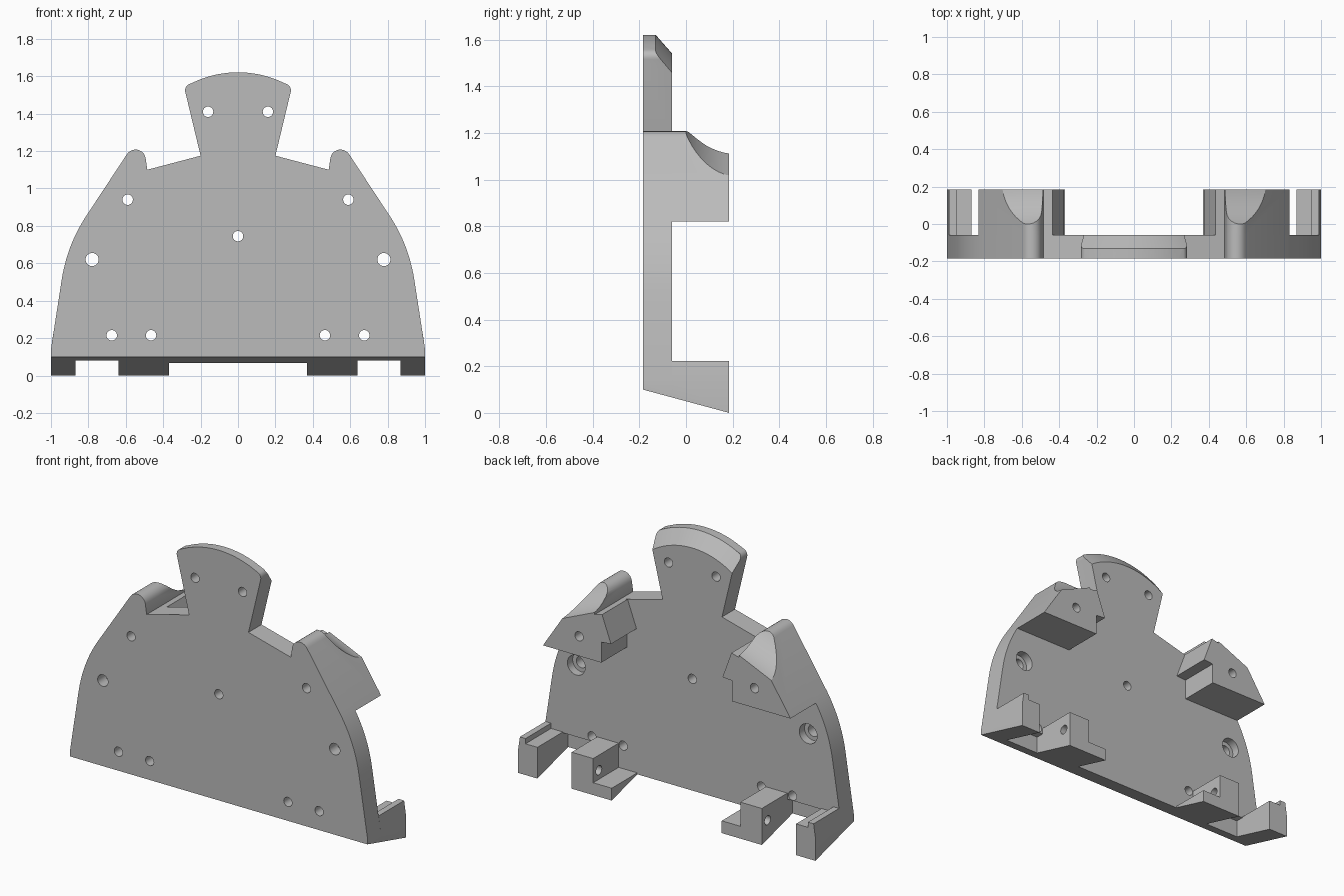
import bpy, bmesh
from math import sin, cos, radians

old = bpy.data.objects.get("Cube")
if old:
    bpy.data.objects.remove(old, do_unlink=True)

grey = bpy.data.materials.new("plain grey")
grey.use_nodes = True
colour = (0.5, 0.5, 0.5, 1)
grey.diffuse_color = colour
grey.node_tree.nodes["Principled BSDF"].inputs["Base Color"].default_value = colour

FRONT, MID, BACK = -0.185, -0.06, 0.185
SIDES = (1, -1)


def arc(cx, cz, r, a0, a1, steps):
    angles = [radians(a0 + (a1 - a0) * i / steps) for i in range(steps + 1)]
    return [(cx + r * cos(a), cz + r * sin(a)) for a in angles]


def solid(name, lofts):
    """One object from a list of lofts; each loft is a list of matching rings."""
    bm = bmesh.new()
    for rings in lofts:
        vs = [[bm.verts.new(p) for p in ring] for ring in rings]
        n = len(vs[0])
        for a, b in zip(vs, vs[1:]):
            for i in range(n):
                j = (i + 1) % n
                bm.faces.new((a[i], a[j], b[j], b[i]))
        bm.faces.new(vs[0][::-1])
        bm.faces.new(vs[-1])
    bmesh.ops.recalc_face_normals(bm, faces=bm.faces)
    mesh = bpy.data.meshes.new(name)
    bm.to_mesh(mesh)
    bm.free()
    ob = bpy.data.objects.new(name, mesh)
    bpy.context.collection.objects.link(ob)
    mesh.materials.append(grey)
    return ob


def prism(outline, y0, y1, s=1):
    return [[(s * x, y, z) for x, z in outline] for y in (y0, y1)]


def rod(x, z, r, y0=-0.4, y1=0.4):
    return prism(arc(x, z, r, 0, 345, 23), y0, y1)


def box(x0, x1, z0, z1):
    return [(x0, z0), (x1, z0), (x1, z1), (x0, z1)]


def cut(ob, cutters):
    for c in cutters:
        mod = ob.modifiers.new("cut", "BOOLEAN")
        mod.operation = "DIFFERENCE"
        mod.solver = "EXACT"
        mod.object = c
    deps = bpy.context.evaluated_depsgraph_get()
    mesh = bpy.data.meshes.new_from_object(ob.evaluated_get(deps))
    ob.modifiers.clear()
    ob.data = mesh


# Outline pieces shared by the plate and the upper blocks
ear = arc(0.548, 1.153, 0.055, 32, 170, 10)
shoulder = []
for i in range(11):
    t = i / 10
    a, b, c = (1 - t) ** 2, 2 * t * (1 - t), t * t
    shoulder.append((0.943 * a + 0.915 * b + 0.82 * c, 0.51 * a + 0.69 * b + 0.84 * c))
valley = (0.485, 1.10)
tower = ([(0.2, 1.175)] + arc(0.248, 1.525, 0.035, -14, 62, 6)
         + arc(0, 1.064, 0.557, 62, 90, 10)[1:])
half = [(1, -0.1), (1, 0.14)] + shoulder + ear + [valley] + tower
outline = half + [(-x, z) for x, z in half[-2::-1]]

# Cutters
slope = 0.27
slant = [(-0.3, 0.1 + slope * 0.115), (0.3, 0.1 - slope * 0.485), (0.3, -0.5), (-0.3, -0.5)]
slant_cutter = solid("slant_cutter", [[[(x, y, z) for y, z in slant] for x in (-2, 2)]])

spots = [(0.16, 1.41), (0.59, 0.94), (0.675, 0.215), (0.465, 0.215)]
holes = [rod(0, 0.745, 0.028)]
for s in SIDES:
    holes += [rod(s * x, z, 0.028) for x, z in spots]
    holes.append(rod(s * 0.78, 0.62, 0.035))
hole_cutter = solid("hole_cutter", holes)
bore_cutter = solid("bore_cutter", [rod(s * 0.78, 0.62, 0.06, -0.11, 0.1) for s in SIDES])
recess_cutter = solid("recess_cutter", [
    prism(box(0.64, 0.87, -0.3, 0.185), -0.11, 0.1, s) for s in SIDES])

# Conical bevel along the back of the tower top
bevel = [(-0.13, 0.557), (-0.05, 0.466), (-0.05, 0.7), (-0.13, 0.7)]
bevel_cutter = solid("bevel_cutter", [[
    [(r * cos(radians(a)), y, 1.064 + r * sin(radians(a))) for y, r in bevel]
    for a in range(50, 131, 2)]])

# Hollow scoops across the upper blocks
scoops = []
dx, dz = 0.917, -0.4
for s in SIDES:
    circle = arc(0.22, 1.475, 0.264, 0, 354, 59)
    scoops.append([[(s * (t * dx - n * dz), y, t * dz + n * dx) for y, n in circle]
                   for t in (-0.15, 0.5)])
scoop_cutter = solid("scoop_cutter", scoops)

side_hole = arc(0.13, 0.13, 0.028, 0, 345, 23)
side_cutter = solid("side_cutter", [
    [[(s * x, y, z) for y, z in side_hole] for x in (0.3, 0.8)] for s in SIDES])

# Main plate
parts = [solid("main_plate", [prism(outline, FRONT, MID)])]
cut(parts[0], [slant_cutter, hole_cutter, bore_cutter, recess_cutter, bevel_cutter])

upper = ([(0.832, 0.82), (0.82, 0.84)] + ear
         + [valley, (0.435, 1.113), (0.375, 0.95), (0.44, 0.945), (0.44, 0.82)])
foot = [(0.37, -0.1), (0.64, -0.1), (0.64, 0.222), (0.495, 0.222), (0.495, 0.075), (0.37, 0.075)]
clip = [(0.87, -0.1), (1, -0.1), (1, 0.14), (0.988, 0.222), (0.95, 0.222),
        (0.95, 0.19), (0.87, 0.19)]

for s, side in zip(SIDES, ("left", "right")):
    # Upper block, lower bracket and end clip on each side
    for name, shape, cutters in (
            ("upper_block", upper, [scoop_cutter, hole_cutter]),
            ("lower_bracket", foot, [slant_cutter, side_cutter]),
            ("end_clip", clip, [slant_cutter])):
        ob = solid(side + "_" + name, [prism(shape, MID, BACK, s)])
        cut(ob, cutters)
        parts.append(ob)

for c in (slant_cutter, hole_cutter, bore_cutter, recess_cutter,
          bevel_cutter, scoop_cutter, side_cutter):
    bpy.data.objects.remove(c, do_unlink=True)

# Smooth curves, keep the edges crisp
bpy.ops.object.select_all(action="DESELECT")
for ob in parts:
    ob.select_set(True)
bpy.context.view_layer.objects.active = parts[0]
bpy.ops.object.shade_smooth_by_angle(angle=radians(25))
